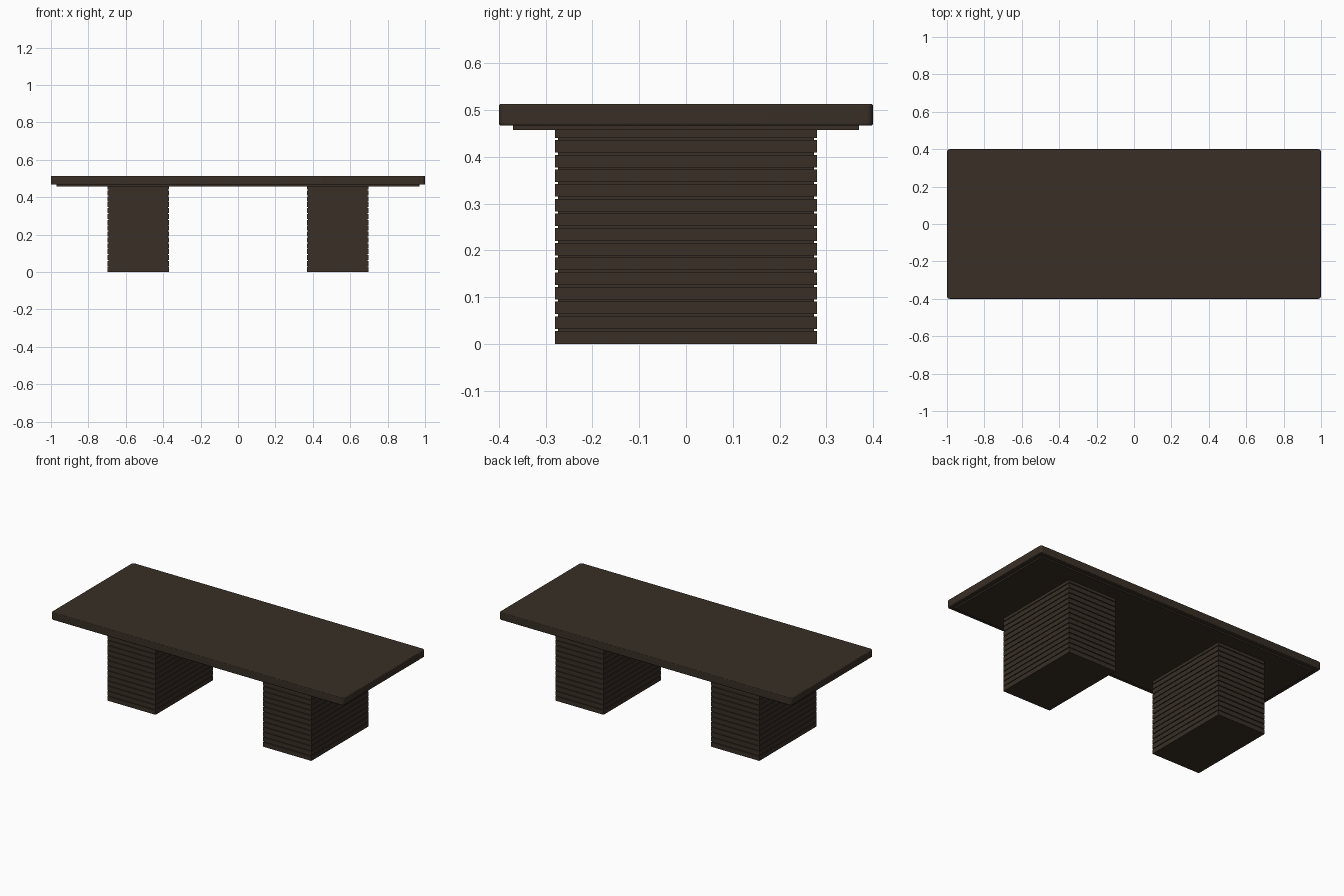
import bpy, bmesh

if "Cube" in bpy.data.objects:
    bpy.data.objects.remove(bpy.data.objects["Cube"])

wood = bpy.data.materials.new("dark_brown_wood")
wood.diffuse_color = (0.040, 0.028, 0.019, 1)
wood.use_nodes = True
wood.node_tree.nodes["Principled BSDF"].inputs["Base Color"].default_value = wood.diffuse_color


def box(name, x, y, z0, z1, cx=0.0, corner=0.0, edge=0.0):
    """Box with half sizes x, y; optional rounded corners and softened rims."""
    bm = bmesh.new()
    bmesh.ops.create_cube(bm, size=2)
    for v in bm.verts:
        v.co = (cx + v.co.x * x, v.co.y * y, z0 if v.co.z < 0 else z1)
    if corner:
        upright = [e for e in bm.edges
                   if abs(e.verts[0].co.z - e.verts[1].co.z) > 1e-4]
        bmesh.ops.bevel(bm, geom=upright, offset=corner, segments=5,
                        profile=0.5, affect='EDGES')
    me = bpy.data.meshes.new(name)
    bm.to_mesh(me)
    bm.free()
    ob = bpy.data.objects.new(name, me)
    bpy.context.collection.objects.link(ob)
    me.materials.append(wood)
    if edge:
        m = ob.modifiers.new("soft_edge", 'BEVEL')
        m.width, m.segments, m.limit_method = edge, 3, 'ANGLE'
        m.angle_limit = 0.8
        bpy.context.view_layer.objects.active = ob
        ob.select_set(True)
        bpy.ops.object.shade_smooth_by_angle(angle=0.6)
        ob.select_set(False)
    return ob


# table top and the recessed panel beneath it
box("table_top", 1.0, 0.4, 0.467, 0.513, corner=0.015, edge=0.004)
box("under_panel", 0.97, 0.37, 0.458, 0.468)

# two pedestals: an inner core wrapped in stacked horizontal slats
PITCH, GAP, TOP = 0.0314, 0.0045, 0.458
for side, cx in (("left", -0.533), ("right", 0.533)):
    box(side + "_pedestal_core", 0.159, 0.274, 0.001, TOP, cx)
    for i in range(15):
        z0 = max(0.0, i * PITCH)
        z1 = min(TOP, z0 + PITCH - GAP)
        if i == 0:
            z1 = 0.028
        else:
            z0, z1 = z0 + 0.0008, min(TOP, z1 + 0.0008)
        box(f"{side}_slat_{i + 1}", 0.165, 0.28, z0, z1, cx)
